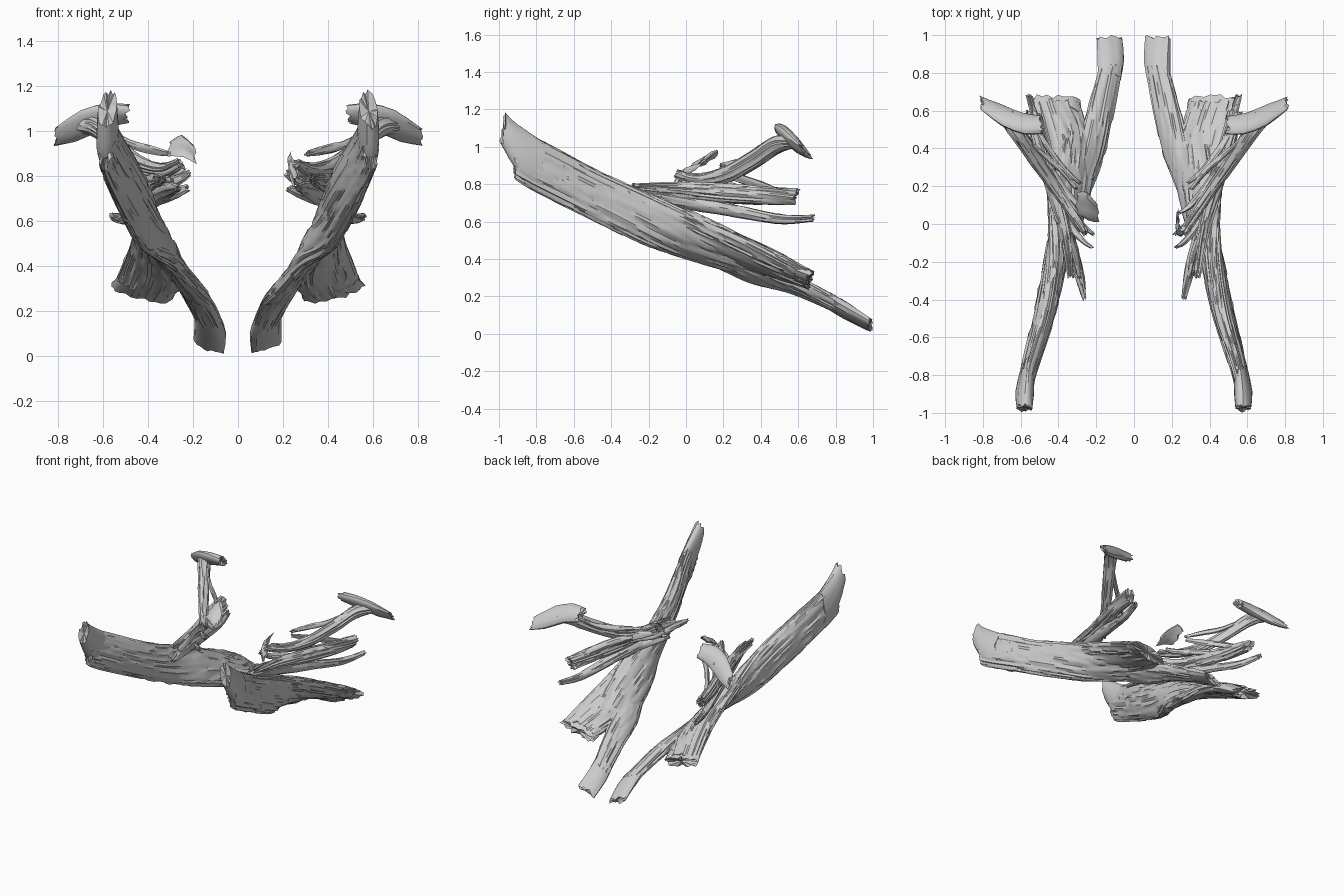
import bpy, bmesh, math, random
from mathutils import Vector


def spline(a, b, c, d, t):
    return 0.5 * (2 * b + (c - a) * t + (2 * a - 5 * b + 4 * c - d) * t * t
                  + (3 * b - a - 3 * c + d) * t ** 3)


# Loft a flattened fibrous strap. Each station: edge point, opposite edge point, half thickness
def strap(name, stations, side, ridge=0.005, jag=0.02, cols=40, step=0.03):
    random.seed(name + str(side))
    st = [(Vector(p), Vector(q), h) for p, q, h in stations]
    rings = []
    for i in range(len(st) - 1):
        s = [st[max(i - 1, 0)], st[i], st[i + 1], st[min(i + 2, len(st) - 1)]]
        length = ((s[1][0] + s[1][1]) / 2 - (s[2][0] + s[2][1]) / 2).length
        n = max(2, round(length / step))
        for k in range(n + (i == len(st) - 2)):
            rings.append([spline(*[e[j] for e in s], k / n) for j in range(3)])
    mids = [(r[0] + r[1]) / 2 for r in rings]
    noise = [random.uniform(-1, 1) for _ in range(cols)]
    teeth = [[random.uniform(-0.3, 1) for _ in range(cols)] for _ in range(2)]
    bm = bmesh.new()
    grid = []
    last = len(rings) - 1
    for i, (p, q, h) in enumerate(rings):
        tan = (mids[min(i + 1, last)] - mids[max(i - 1, 0)]).normalized()
        half = (p - q) / 2
        nor = tan.cross(half).normalized()
        row = []
        for c in range(cols):
            if random.random() < 0.2:
                noise[c] = random.uniform(-1, 1)
            a = math.tau * c / cols
            d = half * math.cos(a) + nor * h * math.sin(a)
            co = mids[i] + d + (half.normalized() * math.cos(a) + nor * math.sin(a)) * noise[c] * ridge
            if i in (0, last):
                co += tan * jag * (teeth[0][c] * -1 if i == 0 else teeth[1][c])
            row.append(bm.verts.new((co.x * side, co.y, co.z)))
        grid.append(row)
    for r0, r1 in zip(grid, grid[1:]):
        for c in range(cols):
            d = (c + 1) % cols
            bm.faces.new((r0[c], r0[d], r1[d], r1[c]))
    for row, m in ((grid[0], mids[0]), (grid[-1], mids[-1])):
        v = bm.verts.new((m.x * side, m.y, m.z))
        for c in range(cols):
            bm.faces.new((row[c], row[(c + 1) % cols], v))
    bmesh.ops.recalc_face_normals(bm, faces=bm.faces)
    me = bpy.data.meshes.new(name)
    bm.to_mesh(me)
    bm.free()
    ob = bpy.data.objects.new(name, me)
    bpy.context.collection.objects.link(ob)
    bpy.ops.object.select_all(action='DESELECT')
    ob.select_set(True)
    bpy.context.view_layer.objects.active = ob
    bpy.ops.object.shade_smooth_by_angle(angle=math.radians(32))


# Thin slip following a centre path with a tall half height w and half thickness h
def slip(name, path, side, w=0.021, h=0.013):
    n = len(path) - 1
    st = []
    for i, (x, y, z) in enumerate(path):
        k = 0.6 if i in (0, n) else 1
        st.append(((x + w * k * 0.5, y, z + w * k), (x - w * k * 0.5, y, z - w * k), h * k))
    strap(name, st, side, 0.003, 0.015, 16)


for side, tag in ((1, "right"), (-1, "left")):
    # Long neck muscle belly
    strap("long_belly_" + tag, [
        ((.57, -.92, 1.09), (.595, -.9, .82), .035),
        ((.55, -.77, 1.03), (.57, -.8, .76), .04),
        ((.46, -.47, .87), (.495, -.5, .61), .055),
        ((.42, -.18, .745), (.41, -.22, .475), .06),
        ((.43, .06, .64), (.29, 0, .405), .06),
        ((.42, .3, .52), (.21, .27, .33), .045),
        ((.38, .48, .42), (.17, .45, .28), .02)], side, 0.006, 0.02, 56)
    # Upper tendon
    strap("upper_tendon_" + tag, [
        ((.565, -.955, 1.165), (.595, -.985, 1.01), .04),
        ((.565, -.9, 1.12), (.595, -.89, .85), .047),
        ((.555, -.77, 1.03), (.575, -.78, .79), .036)], side, 0.002, 0.025, 24, 0.08)
    # Inner head and its tendon
    strap("inner_head_" + tag, [
        ((.39, .06, .55), (.3, .03, .43), .03),
        ((.31, .35, .41), (.175, .32, .29), .042),
        ((.245, .6, .29), (.11, .58, .225), .04),
        ((.185, .82, .17), (.065, .82, .125), .034)], side)
    strap("inner_tendon_" + tag, [
        ((.19, .78, .195), (.07, .78, .14), .034),
        ((.19, .86, .15), (.055, .86, .095), .037),
        ((.195, .975, .08), (.06, .975, .025), .022)], side, 0.003, 0.022, 24, 0.07)
    # Fan shaped outer head and its tendon rim
    strap("fan_head_" + tag, [
        ((.44, 0, .64), (.33, 0, .48), .04),
        ((.47, .3, .51), (.25, .3, .37), .05),
        ((.505, .48, .42), (.25, .48, .315), .05),
        ((.54, .63, .335), (.29, .63, .275), .042)], side, 0.007, 0.02, 56)
    strap("fan_tendon_" + tag, [
        ((.535, .6, .345), (.28, .6, .285), .042),
        ((.56, .655, .325), (.285, .65, .26), .04)], side, 0.004, 0.025, 30, 0.05)
    # Top muscle rising to the bone cap
    strap("top_muscle_" + tag, [
        ((.27, -.04, .875), (.25, -.05, .835), .018),
        ((.34, .06, .855), (.32, .07, .8), .024),
        ((.44, .2, .89), (.42, .22, .81), .028),
        ((.54, .34, .97), (.52, .37, .885), .033),
        ((.62, .46, 1.05), (.61, .5, .97), .04),
        ((.68, .55, 1.06), (.67, .58, 1.0), .05)], side, 0.005, 0.01, 28)
    strap("bone_cap_" + tag, [
        ((.5, .48, 1.11), (.51, .57, 1.04), .03),
        ((.58, .48, 1.12), (.6, .585, 1.01), .035),
        ((.7, .525, 1.09), (.72, .635, .955), .03),
        ((.8, .6, 1.02), (.8, .665, .94), .014)], side, 0.002, 0.025, 20, 0.08)
    # Middle muscle
    strap("middle_muscle_" + tag, [
        ((.34, -.27, .8), (.33, -.27, .775), .015),
        ((.37, -.05, .81), (.36, -.05, .735), .028),
        ((.44, .2, .8), (.42, .2, .705), .038),
        ((.51, .42, .785), (.48, .42, .695), .038),
        ((.56, .59, .77), (.5, .57, .695), .032)], side, 0.006, 0.02, 32)
    # Lower muscle strip
    strap("lower_muscle_" + tag, [
        ((.27, -.39, .755), (.26, -.38, .735), .012),
        ((.32, -.22, .77), (.28, -.22, .72), .024),
        ((.38, 0, .74), (.35, 0, .67), .028),
        ((.45, .25, .69), (.42, .25, .63), .026),
        ((.52, .5, .635), (.49, .5, .593), .022),
        ((.565, .67, .632), (.54, .67, .605), .014)], side, 0.004, 0.02, 24)
    # Small branching slips
    for i, path in enumerate([
            [(.31, .19, .9), (.38, .28, .915), (.47, .36, .94), (.57, .45, 1.0)],
            [(.29, .22, .85), (.37, .29, .83), (.46, .41, .79), (.52, .52, .75)],
            [(.24, .06, .83), (.29, .09, .82), (.38, .2, .8), (.45, .32, .77)],
            [(.22, -.05, .81), (.27, -.01, .78), (.36, .08, .77), (.44, .22, .75)],
            [(.23, -.12, .745), (.27, -.09, .73), (.34, 0, .7), (.42, .16, .67)],
            [(.29, -.28, .775), (.31, -.17, .78), (.35, -.05, .77), (.4, .1, .76)]]):
        slip("small_slip_%d_%s" % (i, tag), path, side)

# Bone chips, different on each side
strap("bone_chip_right", [
    ((.235, .07, .9), (.225, .0, .87), .012),
    ((.24, .0, .88), (.225, -.05, .82), .018),
    ((.265, -.03, .82), (.24, -.06, .77), .012)], 1, 0.006, 0.03, 14, 0.06)
strap("bone_chip_left", [
    ((.29, .17, .96), (.29, .05, .89), .01),
    ((.25, .17, .985), (.24, .02, .885), .014),
    ((.2, .11, .94), (.195, .01, .86), .01)], -1, 0.005, 0.02, 14, 0.06)
